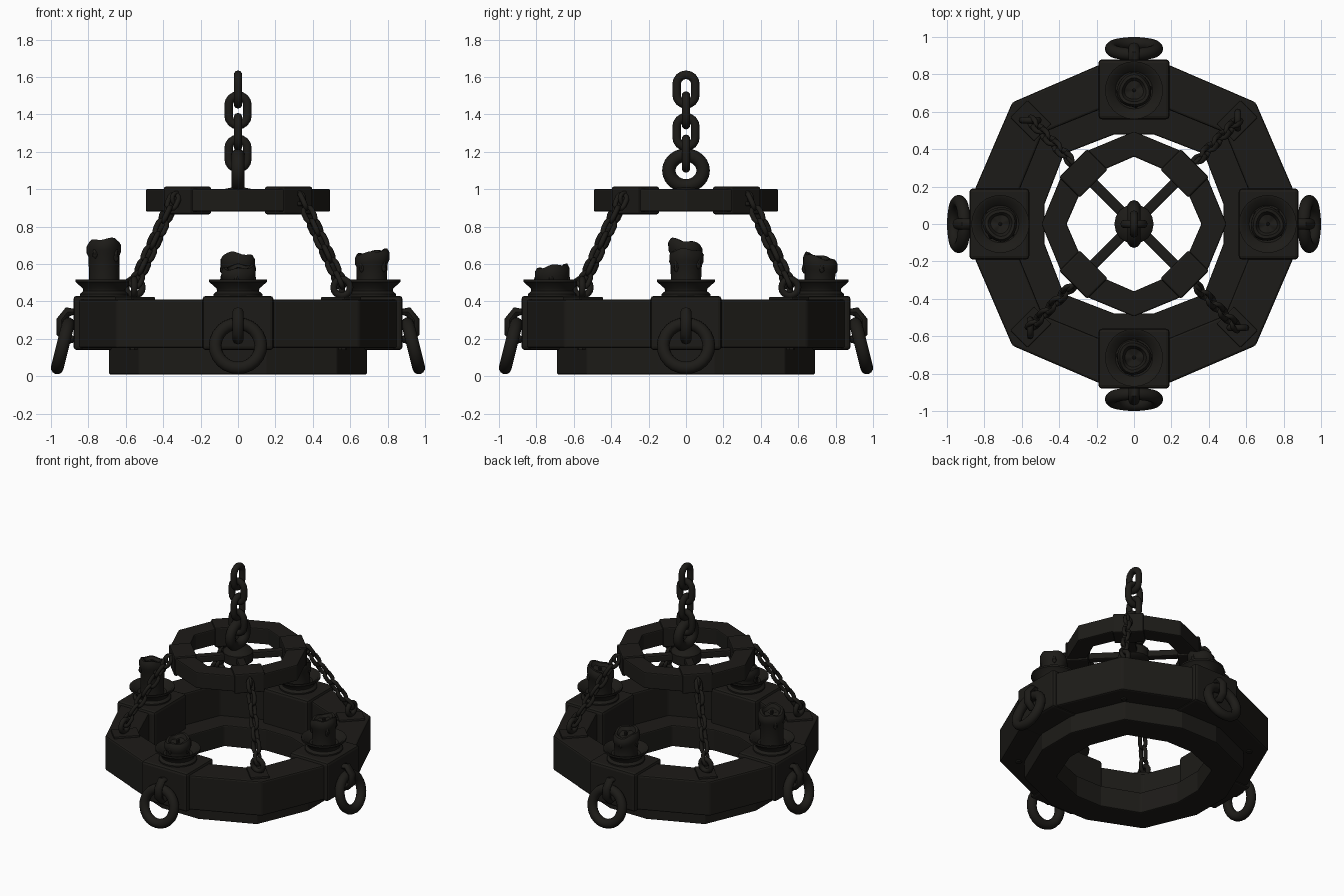
import bpy, bmesh, random
from math import sin, cos, pi, radians
from mathutils import Matrix, Vector

if "Cube" in bpy.data.objects:
    bpy.data.objects.remove(bpy.data.objects["Cube"])

random.seed(4)
iron = bpy.data.materials.new("dark_iron")
iron.diffuse_color = (0.012, 0.011, 0.009, 1)
iron.use_nodes = True
iron.node_tree.nodes["Principled BSDF"].inputs["Base Color"].default_value = iron.diffuse_color


def finish(name, verts, faces, mat=Matrix(), smooth=None, bevel=0):
    me = bpy.data.meshes.new(name)
    me.from_pydata([mat @ Vector(v) for v in verts], [], faces)
    bm = bmesh.new()
    bm.from_mesh(me)
    bmesh.ops.recalc_face_normals(bm, faces=bm.faces)
    bm.to_mesh(me)
    bm.free()
    me.materials.append(iron)
    ob = bpy.data.objects.new(name, me)
    bpy.context.collection.objects.link(ob)
    if bevel:
        m = ob.modifiers.new("bevel", 'BEVEL')
        m.width, m.segments, m.limit_method = bevel, 2, 'ANGLE'
    if smooth:
        bpy.ops.object.select_all(action='DESELECT')
        ob.select_set(True)
        bpy.context.view_layer.objects.active = ob
        bpy.ops.object.shade_smooth_by_angle(angle=radians(smooth))
    return ob


def box(name, lo, hi, mat=Matrix(), bevel=0.012):
    v = [(x, y, z) for x in (lo[0], hi[0]) for y in (lo[1], hi[1]) for z in (lo[2], hi[2])]
    f = [(0, 1, 3, 2), (4, 6, 7, 5), (0, 4, 5, 1), (2, 3, 7, 6), (0, 2, 6, 4), (1, 5, 7, 3)]
    return finish(name, v, f, mat, bevel=bevel)


def poly_ring(name, angles, outer, inner, z0, z1, bevel):
    """Faceted ring: angles within a quarter turn, with radii for each."""
    v, f = [], []
    for q in range(4):
        for a, ro, ri in zip(angles, outer, inner):
            t = radians(a + 90 * q)
            for r, z in ((ro, z0), (ro, z1), (ri, z1), (ri, z0)):
                v.append((r * cos(t), r * sin(t), z))
    n = 4 * len(angles)
    for i in range(n):
        j = (i + 1) % n
        for k in range(4):
            l = (k + 1) % 4
            f.append((i * 4 + k, j * 4 + k, j * 4 + l, i * 4 + l))
    return finish(name, v, f, bevel=bevel)


def tube(name, path, r, mat=Matrix(), sides=10, thick=None):
    """Closed tube along a loop lying in the local xz plane."""
    v, f, n = [], [], len(path)
    for i in range(n):
        a, b = path[i - 1], path[(i + 1) % n]
        d = Vector((b[0] - a[0], b[1] - a[1])).normalized()
        for k in range(sides):
            t = 2 * pi * k / sides
            v.append((path[i][0] + d.y * r * cos(t), (thick or r) * sin(t), path[i][1] - d.x * r * cos(t)))
        for k in range(sides):
            l, j = (k + 1) % sides, (i + 1) % n
            f.append((i * sides + k, j * sides + k, j * sides + l, i * sides + l))
    return finish(name, v, f, mat, smooth=50)


def stadium(w, h, n=7):
    """Centre line of a chain link, total size w by h."""
    r, s = w / 2, h / 2 - w / 2
    return [(r * cos(pi * i / (n - 1) + o), r * sin(pi * i / (n - 1) + o) + (s if o == 0 else -s))
            for o in (0, pi) for i in range(n)]


def circle(r, n=24, sx=1):
    return [(r * sx * cos(2 * pi * i / n), r * sin(2 * pi * i / n)) for i in range(n)]


def lathe(name, prof, mat=Matrix(), n=24, warp=None, smooth=40):
    v, f = [], []
    for i in range(n):
        t = 2 * pi * i / n
        for j, (r, z) in enumerate(prof):
            p = (r * cos(t), r * sin(t), z)
            v.append(warp(p, t) if warp else p)
    m = len(prof)
    for i in range(n):
        for j in range(m - 1):
            k = (i + 1) % n
            f.append((i * m + j, k * m + j, k * m + j + 1, i * m + j + 1))
    f.append([i * m for i in range(n)])
    f.append([i * m + m - 1 for i in range(n)])
    return finish(name, v, f, mat, smooth=smooth)


def rot(a, axis='Z'):
    return Matrix.Rotation(radians(a), 4, axis)


move = Matrix.Translation

# Main faceted rings
poly_ring("main_ring", (12.5, 45, 77.5), (0.87, 0.92, 0.87), (0.645, 0.69, 0.645), 0.15, 0.41, 0.012)
poly_ring("lower_ring", (12.5, 45, 77.5), (0.707, 0.75, 0.707), (0.49, 0.53, 0.49), 0.01, 0.17, 0.008)
poly_ring("upper_ring", (0, 33, 57), (0.495, 0.465, 0.465), (0.36, 0.335, 0.335), 0.88, 1.0, 0.008)

# Four sides: bracket, staple, handle ring, dish and candle
tops = (0.585, 0.665, 0.64, 0.72)
slopes = ((0.08, 0.15), (0.18, 0.02), (-0.08, -0.25), (0.05, -0.2))
for k in range(4):
    R = rot(90 * k)
    box("bracket", (-0.19, -0.88, 0.14), (0.19, -0.56, 0.43), R, 0.018)
    tube("handle_staple", [(0.85, 0.34), (0.91, 0.345), (0.945, 0.30), (0.945, 0.23), (0.91, 0.195), (0.85, 0.205)],
         0.026, R @ rot(-90), 8, 0.03)
    tube("handle_ring", circle(0.122), 0.034, R @ move((0, -0.937, 0.163)) @ rot(-14, 'X'), 12)
    C = move(R @ Vector((0, -0.715, 0)))
    lathe("candle_dish", [(0.13, 0.425), (0.13, 0.44), (0.112, 0.455), (0.115, 0.47), (0.155, 0.505),
                          (0.155, 0.518), (0.14, 0.515), (0.10, 0.475), (0.02, 0.47)], C)
    h, (sx, sy) = tops[k], slopes[k]
    ph = random.uniform(0, 6)

    def melt(p, t):
        w = max(0, (p[2] - 0.5) / (h - 0.5))
        g = 1 + 0.05 * sin(3 * t + ph) * w
        return (p[0] * g, p[1] * g, p[2] + w * (sx * p[0] + sy * p[1] + 0.006 * sin(4 * t + ph)))
    lathe("candle", [(0.082, 0.46), (0.08, 0.50), (0.083, h - 0.075), (0.092, h - 0.055), (0.092, h - 0.02),
                     (0.08, h), (0.064, h), (0.05, h - 0.022), (0.015, h - 0.028)], C, warp=melt)
    lathe("wick", [(0.01, h - 0.04), (0.01, h - 0.005), (0.004, h)], C, 8)
    for i in range(4):
        a = ph + i * 1.6
        l = random.uniform(0.03, 0.06)
        drip = [(0.003, -l), (0.013, -l + 0.012), (0.014, -l + 0.025), (0.009, 0.01), (0.002, 0.02)]
        lathe("wax_drip", drip, C @ move((0.083 * cos(a), 0.083 * sin(a), h - 0.055)), 8)

# Four diagonals: clamp, spoke, anchor plate, eye and slanted chain
for k in range(4):
    R = rot(45 + 90 * k)
    box("upper_clamp", (0.305, -0.106, 0.866), (0.46, 0.106, 1.014), R, 0.01)
    box("spoke", (0.05, -0.028, 0.915), (0.32, 0.028, 0.965), R, 0.01)
    box("anchor_plate", (0.69, -0.065, 0.40), (0.87, 0.065, 0.425), R, 0.006)
    lathe("under_bolt", [(0.022, 0.14), (0.022, 0.155)], R @ move((0.79, 0, 0)), 6)
    tube("anchor_eye", circle(0.044, 16), 0.018, R @ move((0.785, 0, 0.475)) @ rot(45), 8)
    tube("clamp_eye", circle(0.03, 14), 0.012, R @ move((0.468, 0, 0.95)), 8)
    a, b = Vector((0.492, 0, 0.935)), Vector((0.765, 0, 0.515))
    n = 7
    tilt = (a - b).to_track_quat('Z', 'Y').to_matrix().to_4x4()
    for i in range(n):
        p = a.lerp(b, i / (n - 1))
        tube("side_chain_link", stadium(0.048, 0.088, 6), 0.014,
             R @ move(p) @ tilt @ rot(45 + 90 * (i % 2)), 8)

# Hub, hanging eye and top chain
lathe("hub", [(0.085, 0.895), (0.105, 0.91), (0.105, 0.975), (0.08, 1.0), (0.03, 1.01)], n=16)
tube("hanging_eye", [(1.12 * x, z) for x, z in circle(0.082)], 0.036, move((0, 0, 1.1)) @ rot(90), 10)
for i, z in enumerate((1.19, 1.306, 1.422, 1.533)):
    tube("top_chain_link", stadium(0.1, 0.158, 9), 0.023, move((0, 0, z)) @ rot(90 * (i % 2)), 10)
